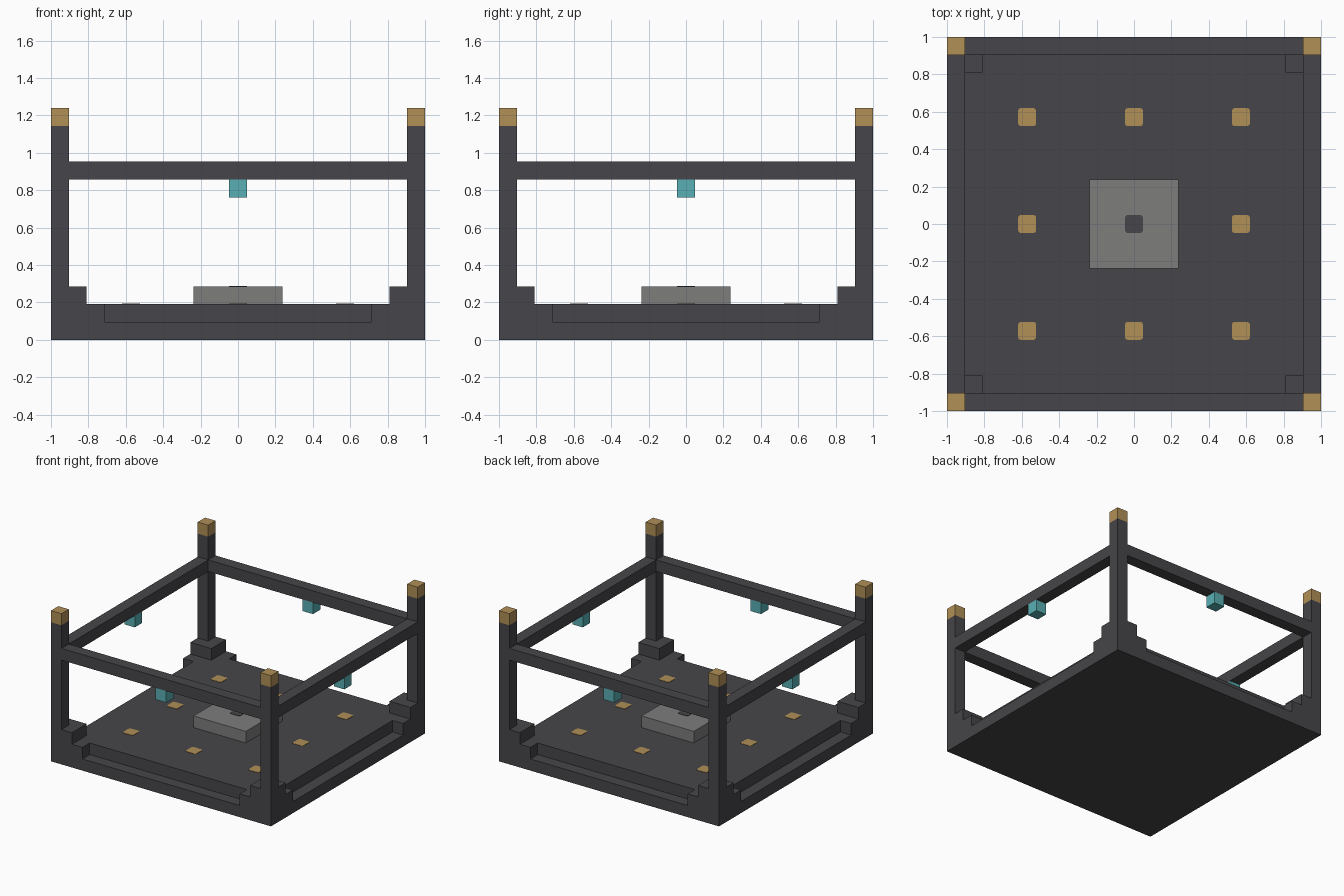
import bpy
import bmesh

if "Cube" in bpy.data.objects:
    bpy.data.objects.remove(bpy.data.objects["Cube"], do_unlink=True)

U = 2 / 21       # one block
N = 10.5         # half width in blocks


def material(name, r, g, b):
    m = bpy.data.materials.new(name)
    m.use_nodes = True
    m.diffuse_color = (r, g, b, 1)
    bsdf = next(n for n in m.node_tree.nodes if n.type == 'BSDF_PRINCIPLED')
    bsdf.inputs["Base Color"].default_value = (r, g, b, 1)
    return m


DARK = material("dark_stone", 0.061, 0.060, 0.067)
GREY = material("grey_stone", 0.205, 0.205, 0.202)
GOLD = material("gold", 0.44, 0.279, 0.095)
TEAL = material("teal_glow", 0.10, 0.43, 0.456)


def box(name, mat, low, high, corner=0.0):
    """Box between two corners in block units, with optional cut vertical edges."""
    bm = bmesh.new()
    bmesh.ops.create_cube(bm, size=1)
    for v in bm.verts:
        v.co = [U * (min(a, b) + (c + 0.5) * abs(b - a))
                for a, b, c in zip(low, high, v.co)]
    if corner:
        upright = [e for e in bm.edges
                   if abs(e.verts[0].co.z - e.verts[1].co.z) > 1e-5]
        bmesh.ops.bevel(bm, geom=upright, offset=corner, segments=2,
                        profile=0.5, affect='EDGES')
    me = bpy.data.meshes.new(name)
    bm.to_mesh(me)
    bm.free()
    me.materials.append(mat)
    ob = bpy.data.objects.new(name, me)
    bpy.context.collection.objects.link(ob)
    return ob


# Base slab and raised floor
box("base_slab", DARK, (-N, -N, 0), (N, N, 1))
box("raised_floor", DARK, (1 - N, 1 - N, 1), (N - 1, N - 1, 2))

# Central pedestal with its dark inlay
box("pedestal", GREY, (-2.5, -2.5, 2), (2.5, 2.5, 3))
box("pedestal_inlay", DARK, (-.5, -.5, 2.98), (.5, .5, 3.03), 0.012)

# Corner posts on stepped footings
for sy, depth in ((-1, "front"), (1, "back")):
    for sx, side in ((-1, "right"), (1, "left")):
        tag = f"{depth}_{side}"

        def corner_box(part, mat, w, d, z0, z1, inset=0):
            box(f"{tag}_{part}", mat, (sx * N, sy * (N - inset), z0),
                (sx * (N - w), sy * (N - inset - d), z1))

        corner_box("footing_arm_x", DARK, 3, 1, 1, 2)
        corner_box("footing_arm_y", DARK, 1, 2, 1, 2, inset=1)
        corner_box("footing_block", DARK, 2, 2, 2, 3)
        corner_box("post", DARK, 1, 1, 3, 12)
        corner_box("post_cap", GOLD, 1, 1, 12, 13)

# Top rails with hanging lamps
for s, depth, side in ((-1, "front", "right"), (1, "back", "left")):
    inner, outer = s * (N - 1), s * N
    box(f"{depth}_rail", DARK, (1 - N, inner, 9), (N - 1, outer, 10))
    box(f"{side}_rail", DARK, (inner, 1 - N, 9), (outer, N - 1, 10))
    box(f"{depth}_lamp", TEAL, (-.5, inner, 8), (.5, outer, 9))
    box(f"{side}_lamp", TEAL, (inner, -.5, 8), (outer, .5, 9))

# Gold floor tiles around the pedestal
for x in (-6, 0, 6):
    for y in (-6, 0, 6):
        if x or y:
            box("floor_tile", GOLD, (x - .5, y - .5, 1.98),
                (x + .5, y + .5, 2.03), 0.012)
